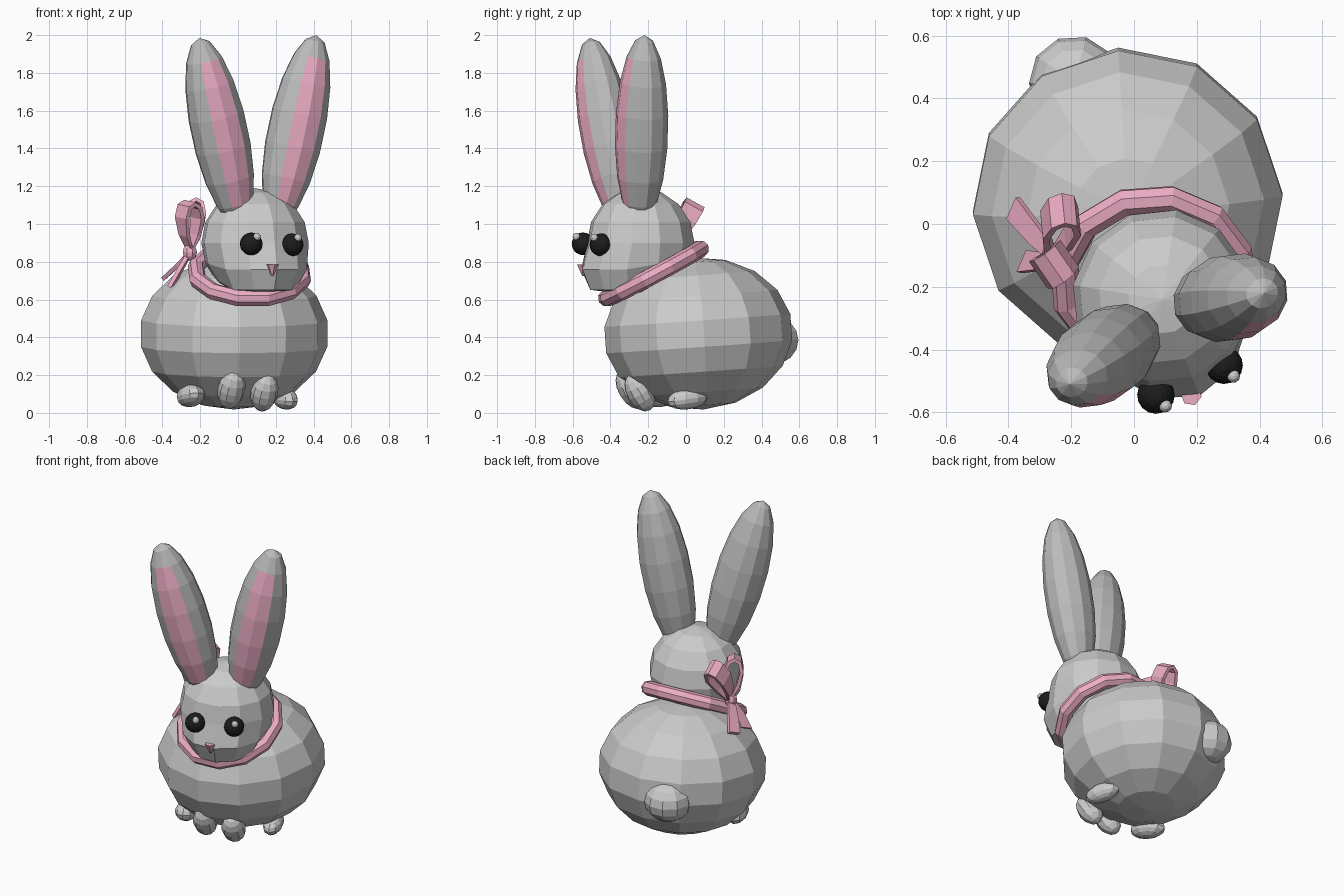
import bpy, bmesh, math
from mathutils import Vector, Matrix, Euler

if "Cube" in bpy.data.objects:
    bpy.data.objects.remove(bpy.data.objects["Cube"])

FACE = math.radians(21)                      # whole rabbit is turned towards +x
RZ = Matrix.Rotation(FACE, 4, 'Z')
FRONT = RZ @ Vector((0, -1, 0))


def material(name, rgb):
    m = bpy.data.materials.new(name)
    m.diffuse_color = (*rgb, 1)
    m.use_nodes = True
    m.node_tree.nodes["Principled BSDF"].inputs["Base Color"].default_value = m.diffuse_color
    return m


PINK = material("pink", (0.85, 0.42, 0.56))
BLACK = material("black", (0.012, 0.012, 0.012))
GREY = material("grey", (0.5, 0.5, 0.5))


def finish(name, bm, mats=()):
    bmesh.ops.recalc_face_normals(bm, faces=bm.faces)
    me = bpy.data.meshes.new(name)
    bm.to_mesh(me)
    bm.free()
    for m in mats:
        me.materials.append(m)
    ob = bpy.data.objects.new(name, me)
    bpy.context.collection.objects.link(ob)
    return ob


def ball(name, loc, scale, rot=None, segs=12, rings=8, mats=(), edit=None):
    """Low-poly ellipsoid; edit may reshape it while it is still a unit sphere."""
    bm = bmesh.new()
    bmesh.ops.create_uvsphere(bm, u_segments=segs, v_segments=rings, radius=1)
    if edit:
        edit(bm)
    rot = RZ if rot is None else rot
    bm.transform(Matrix.Translation(loc) @ rot @ Matrix.Diagonal((*scale, 1)))
    return finish(name, bm, mats)


# Body and tail
ball("body", (-0.02, 0.065, 0.42), (0.502, 0.502, 0.403),
     Euler((math.radians(4), 0, math.radians(3.5))).to_matrix().to_4x4(), 12, 9)
ball("tail", (-0.19, 0.455, 0.385), (0.145, 0.145, 0.13), segs=10, rings=8)


# Head: lower front pulled forward into a muzzle
def muzzle(bm):
    for v in bm.verts:
        if v.co.y < -0.3 and -0.5 < v.co.z < -0.1:
            v.co.y *= 1.24
            v.co.z -= 0.1
        elif v.co.y < -0.3 and -0.8 < v.co.z <= -0.5:
            v.co.y *= 1.4
            v.co.z -= 0.15


ball("head", (0.09, -0.24, 0.9), (0.288, 0.288, 0.29), edit=muzzle)


# Ears: long ellipsoids with the two forward columns coloured
def inner_ear(bm):
    for f in bm.faces:
        c = f.calc_center_median()
        if c.y < 0 and abs(c.x) < 0.5 * -c.y and c.z < 0.85:
            f.material_index = 1


for side, base, tip in (("left", (0.01, -0.33, 0.99), (-0.205, -0.51, 1.985)),
                        ("right", (0.2, -0.25, 0.99), (0.415, -0.22, 2.0))):
    base, tip = Vector(base), Vector(tip)
    z = (tip - base).normalized()
    y = (-FRONT + FRONT.dot(z) * z).normalized()
    rot = Matrix((y.cross(z), y, z)).transposed().to_4x4()
    ball(side + "_ear", (base + tip) / 2, (0.155, 0.14, (tip - base).length / 2),
         rot, 12, 9, (GREY, PINK), inner_ear)

# Eyes with small highlights
for side, p in (("left", (0.07, -0.545, 0.895)), ("right", (0.287, -0.45, 0.89))):
    p = Vector(p)
    ball(side + "_eye", p, (0.06,) * 3, segs=16, rings=10, mats=(BLACK,))
    ball(side + "_eye_highlight", p + Vector((0.03, -0.035, 0.037)), (0.021,) * 3, segs=10, rings=6)

# Nose: small downward triangle
bm = bmesh.new()
bmesh.ops.create_cone(bm, cap_ends=True, segments=6, radius1=0.006, radius2=0.034, depth=0.06)
bm.transform(Matrix.Translation((0.182, -0.545, 0.756)) @ RZ)
finish("nose", bm, (PINK,))

# Paws: front pair upright against the belly, hind pair lying forward
lateral = RZ @ Vector((1, 0, 0))
lean = RZ @ Matrix.Rotation(math.radians(32), 4, 'X')
ball("left_front_paw", (-0.035, -0.29, 0.125), (0.073, 0.07, 0.115), lean, 10, 8)
ball("right_front_paw", (0.14, -0.245, 0.108), (0.073, 0.07, 0.11), lean, 10, 8)
ball("left_hind_paw", (-0.25, -0.17, 0.09), (0.07, 0.115, 0.058),
     RZ @ Matrix.Rotation(math.radians(-8), 4, 'X'), 10, 8)
ball("right_hind_paw", (0.25, 0.01, 0.075), (0.06, 0.115, 0.056),
     RZ @ Matrix.Rotation(math.radians(8), 4, 'X'), 10, 8)

# Collar: tilted ring, higher at the back
bm = bmesh.new()
N, M = 12, 8
grid = [[bm.verts.new(((0.288 + 0.045 * math.cos(b)) * math.cos(a),
                       (0.288 + 0.045 * math.cos(b)) * math.sin(a), 0.045 * math.sin(b)))
         for b in (math.tau * j / M for j in range(M))]
        for a in (math.tau * (i + 0.5) / N for i in range(N))]
for i in range(N):
    for j in range(M):
        bm.faces.new((grid[i][j], grid[(i + 1) % N][j],
                      grid[(i + 1) % N][(j + 1) % M], grid[i][(j + 1) % M]))
bm.transform(Matrix.Translation((0.06, -0.172, 0.738)) @ Euler((math.radians(28), 0, math.radians(4))).to_matrix().to_4x4())
finish("collar", bm, (PINK,))


# Bow: ribbon strips with thickness
def ribbon(name, path, across, widths, closed=False):
    bm = bmesh.new()
    across = Vector(across).normalized()
    rows = [[bm.verts.new(Vector(p) + across * w * s) for s in (-0.5, 0.5)]
            for p, w in zip(path, widths)]
    pairs = list(zip(rows, rows[1:])) + ([(rows[-1], rows[0])] if closed else [])
    for a, b in pairs:
        bm.faces.new((a[0], a[1], b[1], b[0]))
    ob = finish(name, bm, (PINK,))
    mod = ob.modifiers.new("thickness", 'SOLIDIFY')
    mod.thickness = 0.022
    mod.offset = 0


KNOT = Vector((-0.255, -0.1, 0.85))
teardrop = ((0.05, 0), (0.35, 0.7), (0.7, 1), (0.93, 0.65), (1, 0),
            (0.93, -0.65), (0.7, -1), (0.35, -0.7))
for name, end, out, half in (("bow_loop_back", (-0.225, 0.045, 1.105), (1, 0.1, 0), 0.05),
                             ("bow_loop_front", (-0.255, -0.14, 1.11), (0.8, 0.55, 0), 0.05)):
    axis = Vector(end) - KNOT
    out = Vector(out).normalized()
    path = [KNOT + axis * t + out * half * s for t, s in teardrop]
    widths = [0.05 + 0.06 * min(1, t * 1.3) for t, s in teardrop]
    ribbon(name, path, axis.cross(out), widths, True)
for name, mid, end in (("bow_tail_back", (-0.31, -0.04, 0.79), (-0.385, 0.05, 0.72)),
                       ("bow_tail_front", (-0.3, -0.12, 0.77), (-0.35, -0.12, 0.68))):
    ribbon(name, (KNOT, mid, end), (0.35, 0.8, 0.3), (0.04, 0.065, 0.08))
ball("bow_knot", KNOT, (0.04, 0.04, 0.045), segs=8, rings=6, mats=(PINK,))
